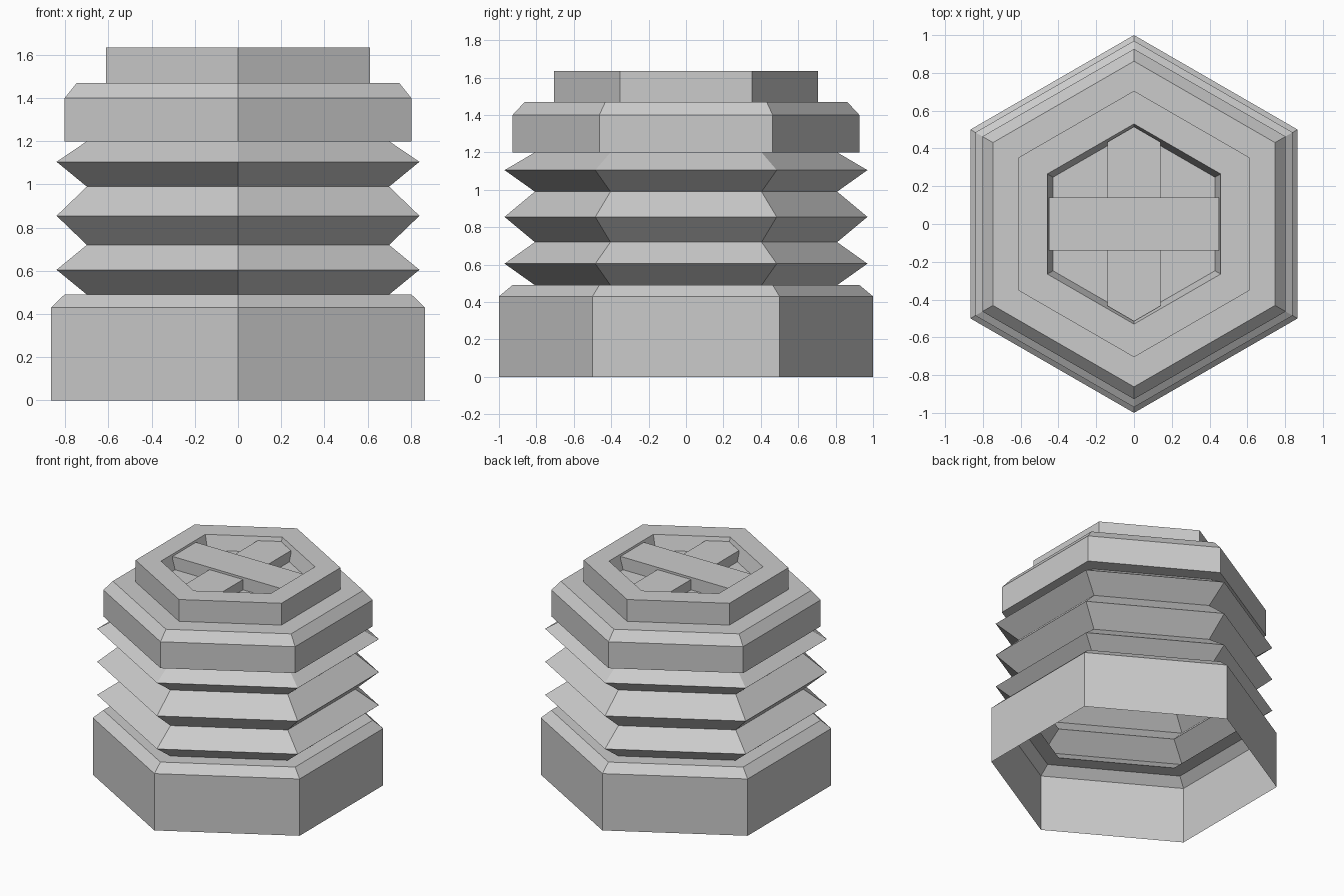
import bpy
import bmesh
import math

if "Cube" in bpy.data.objects:
    bpy.data.objects.remove(bpy.data.objects["Cube"])

grey = bpy.data.materials.new("light grey")
grey.diffuse_color = (0.6, 0.6, 0.6, 1)
grey.use_nodes = True
grey.node_tree.nodes["Principled BSDF"].inputs["Base Color"].default_value = grey.diffuse_color


def make_object(name, bm):
    mesh = bpy.data.meshes.new(name)
    bm.to_mesh(mesh)
    bm.free()
    mesh.materials.append(grey)
    obj = bpy.data.objects.new(name, mesh)
    bpy.context.collection.objects.link(obj)
    return obj


def hex_shell(name, profile, close_end=False):
    """Sweep (corner radius, height) points round six corners."""
    bm = bmesh.new()
    rings = []
    for r, z in profile:
        angles = [math.radians(60 * i - 90) for i in range(6)]
        rings.append([bm.verts.new((r * math.cos(a), r * math.sin(a), z)) for a in angles])
    for low, high in zip(rings, rings[1:]):
        for i in range(6):
            j = (i + 1) % 6
            bm.faces.new((low[i], low[j], high[j], high[i]))
    if close_end:
        bm.faces.new(rings[-1])
    return make_object(name, bm)


def prism(name, outline, z0, z1):
    bm = bmesh.new()
    face = bm.faces.new([bm.verts.new((x, y, z0)) for x, y in outline])
    top = bmesh.ops.extrude_face_region(bm, geom=[face])["geom"]
    bmesh.ops.translate(bm, vec=(0, 0, z1 - z0),
                        verts=[v for v in top if isinstance(v, bmesh.types.BMVert)])
    bmesh.ops.recalc_face_normals(bm, faces=bm.faces)
    return make_object(name, bm)


# Hollow base, open underneath, with a chamfer and a ledge
hex_shell("base", [(1, 0), (1, 0.43), (0.928, 0.49), (0.808, 0.49)])

# Three bellows folds
valley, ridge = 0.808, 0.97
folds = [(valley, 0.49), (ridge, 0.605), (valley, 0.72), (ridge, 0.855),
         (valley, 0.99), (ridge, 1.105), (valley, 1.2)]
hex_shell("bellows", folds)

# Chamfered collar with an underside lip
hex_shell("collar", [(valley, 1.2), (0.927, 1.2), (0.927, 1.4), (0.862, 1.47), (0.705, 1.47)])

# Raised rim and its tapered recess with a floor
hex_shell("rim", [(0.705, 1.47), (0.705, 1.635), (0.53, 1.635), (0.495, 1.53)], close_end=True)

# Crossed bars in the recess; the long one has pointed ends
w = 0.14
prism("wide_bar", [(-0.45, -w), (0.45, -w), (0.45, w), (-0.45, w)], 1.53, 1.625)
prism("pointed_bar", [(-w, -0.434), (0, -0.515), (w, -0.434),
                      (w, 0.434), (0, 0.515), (-w, 0.434)], 1.53, 1.608)
